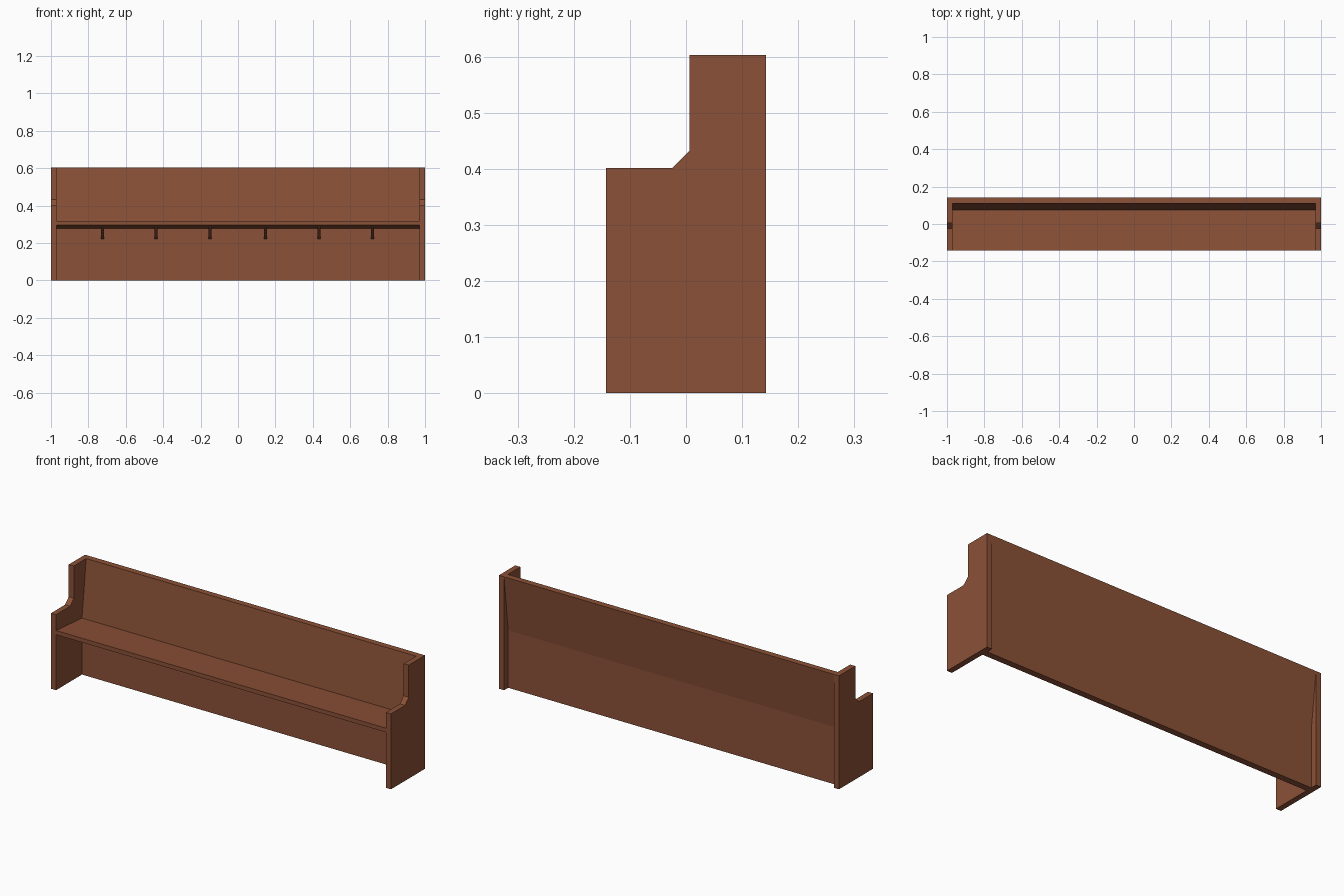
import bpy
import bmesh

if "Cube" in bpy.data.objects:
    bpy.data.objects.remove(bpy.data.objects["Cube"])

wood = bpy.data.materials.new("brown wood")
wood.diffuse_color = (0.26, 0.082, 0.038, 1)
wood.use_nodes = True
wood.node_tree.nodes["Principled BSDF"].inputs["Base Color"].default_value = wood.diffuse_color


def extrude_profile(name, profile, x0, x1):
    """Solid made by sweeping a (y, z) profile from x0 to x1."""
    bm = bmesh.new()
    face = bm.faces.new([bm.verts.new((x0, y, z)) for y, z in profile])
    swept = bmesh.ops.extrude_face_region(bm, geom=[face])
    verts = [g for g in swept["geom"] if isinstance(g, bmesh.types.BMVert)]
    bmesh.ops.translate(bm, verts=verts, vec=(x1 - x0, 0, 0))
    bmesh.ops.recalc_face_normals(bm, faces=bm.faces[:])
    mesh = bpy.data.meshes.new(name)
    bm.to_mesh(mesh)
    bm.free()
    mesh.materials.append(wood)
    obj = bpy.data.objects.new(name, mesh)
    bpy.context.collection.objects.link(obj)
    return obj


# End panels with stepped, chamfered armrest
end_profile = [(-0.143, 0), (0.143, 0), (0.143, 0.603), (0.006, 0.603),
               (0.006, 0.432), (-0.025, 0.401), (-0.143, 0.401)]
extrude_profile("left_end_panel", end_profile, -1.0, -0.97)
extrude_profile("right_end_panel", end_profile, 0.97, 1.0)

# Back board: upright below the seat, leaning backwards above it
back_profile = [(0.075, 0), (0.109, 0), (0.109, 0.305), (0.143, 0.603),
                (0.110, 0.603), (0.075, 0.300)]
extrude_profile("back_board", back_profile, -0.97, 0.97)

# Seat, sloping slightly down towards the back
seat_profile = [(-0.143, 0.295), (0.075, 0.278), (0.075, 0.300), (-0.143, 0.317)]
extrude_profile("seat", seat_profile, -0.97, 0.97)

# Triangular brackets under the seat
bracket_profile = [(-0.08, 0.290), (0.075, 0.278), (0.075, 0.220)]
for i, x in enumerate((-0.724, -0.438, -0.151, 0.147, 0.434, 0.720)):
    extrude_profile(f"seat_bracket_{i + 1}", bracket_profile, x - 0.008, x + 0.008)
